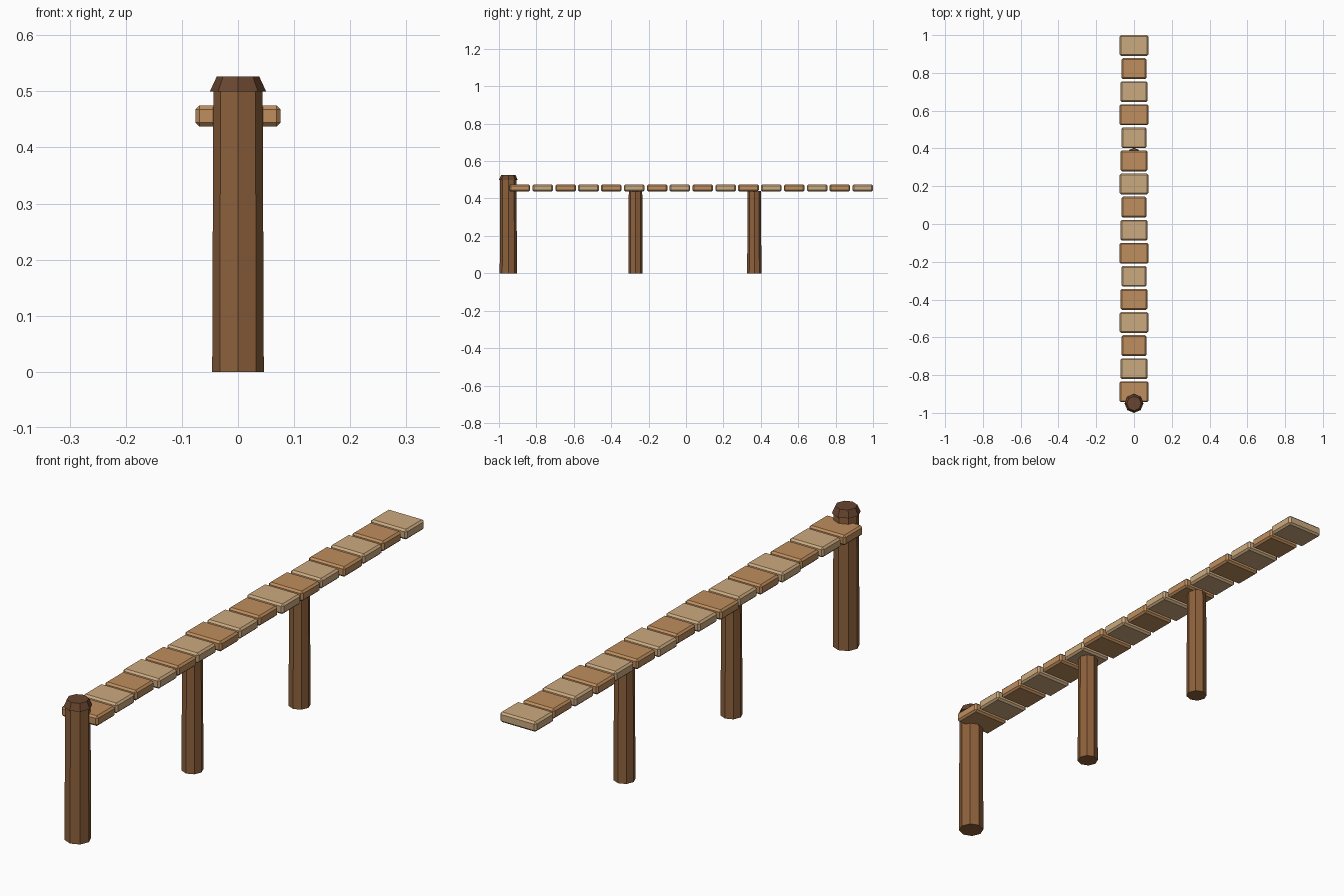
import bpy, bmesh, math
from mathutils import Matrix

if "Cube" in bpy.data.objects:
    bpy.data.objects.remove(bpy.data.objects["Cube"])


def material(name, rgb):
    m = bpy.data.materials.new(name)
    m.diffuse_color = (*rgb, 1)
    m.use_nodes = True
    m.node_tree.nodes["Principled BSDF"].inputs["Base Color"].default_value = m.diffuse_color
    return m


light_wood = material("light plank wood", (0.60, 0.40, 0.215))
warm_wood = material("warm plank wood", (0.52, 0.27, 0.11))
post_wood = material("post wood", (0.27, 0.12, 0.045))
cap_wood = material("dark cap wood", (0.14, 0.06, 0.028))


def add_object(name, bm, mat):
    mesh = bpy.data.meshes.new(name)
    bm.to_mesh(mesh)
    bm.free()
    mesh.materials.append(mat)
    obj = bpy.data.objects.new(name, mesh)
    bpy.context.collection.objects.link(obj)
    return obj


def octagon(name, y, z0, z1, r0, r1, mat):
    """Tapered eight-sided post with a corner facing front."""
    bm = bmesh.new()
    bmesh.ops.create_cone(bm, cap_ends=True, segments=8, radius1=r0, radius2=r1,
                          depth=z1 - z0,
                          matrix=Matrix.Translation((0, y, (z0 + z1) / 2)))
    return add_object(name, bm, mat)


def plank(name, y, width, mat):
    """Chamfered deck board."""
    bm = bmesh.new()
    bmesh.ops.create_cube(bm, size=1, matrix=Matrix.Translation((0, y, 0.456))
                          @ Matrix.Diagonal((width, 0.11, 0.038, 1)))
    bmesh.ops.bevel(bm, geom=bm.edges[:], offset=0.007, segments=1,
                    affect='EDGES')
    return add_object(name, bm, mat)


# Deck: boards alternate in colour and cycle through three widths
for i in range(16):
    plank(f"deck_plank_{i + 1}", -0.888 + i * 0.1222,
          (0.152, 0.142, 0.132)[i % 3], light_wood if i % 2 else warm_wood)

# Mooring post with flared cap
octagon("end_post", -0.95, 0, 0.50, 0.046, 0.044, post_wood)
octagon("end_post_cap", -0.95, 0.50, 0.526, 0.05, 0.038, cap_wood)

# Supports under the deck
octagon("middle_support", -0.27, 0, 0.44, 0.038, 0.036, post_wood)
octagon("rear_support", 0.365, 0, 0.44, 0.038, 0.036, post_wood)
